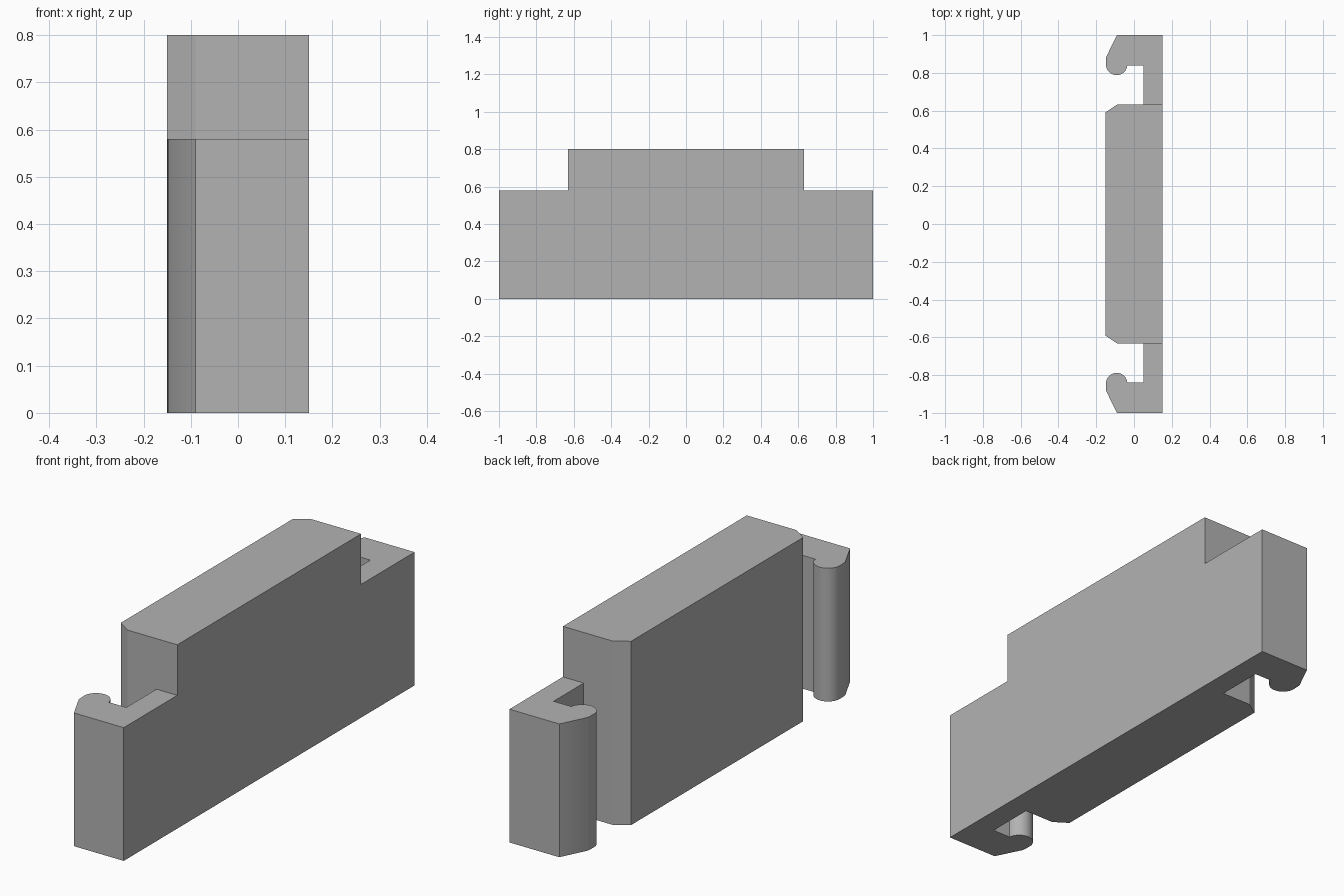
import bpy, bmesh
from math import cos, sin, pi, radians

cube = bpy.data.objects.get("Cube")
if cube:
    bpy.data.objects.remove(cube, do_unlink=True)

HOOK_TOP, HEIGHT = 0.58, 0.8
BODY_END, FRONT, BACK = 0.632, 0.15, -0.15
NECK = 0.05                          # inner side of the clip arm
TIP_X, TIP_Y, TIP_R = -0.092, 0.845, 0.057
SEGMENTS = 16

grey = bpy.data.materials.new("plain grey")
grey.use_nodes = True
colour = (0.45, 0.45, 0.45, 1)
grey.diffuse_color = colour
grey.node_tree.nodes["Principled BSDF"].inputs["Base Color"].default_value = colour

# Body outline with chamfered rear corners
half = [(FRONT, BODY_END), (NECK, BODY_END), (-0.09, BODY_END), (BACK, 0.592)]
body = half + [(x, -y) for x, y in reversed(half)]

# Clip outline: arm, sloped nose and rounded hook tip
clip = [(NECK, BODY_END), (FRONT, BODY_END), (FRONT, 1), (-0.09, 1), (-0.147, 0.885)]
for i in range(SEGMENTS + 1):
    a = pi + (pi - 0.1) * i / SEGMENTS
    clip.append((TIP_X + TIP_R * cos(a), TIP_Y + TIP_R * sin(a)))
clip += [(NECK, clip[-1][1])]

bm = bmesh.new()
corners = {}


def corner(x, y):
    key = (round(x, 5), round(y, 5))
    if key not in corners:
        corners[key] = bm.verts.new((x, y, 0))
    return corners[key]


def outline(points):
    return bm.faces.new([corner(x, y) for x, y in points])


def raise_faces(faces, height, keep):
    result = bmesh.ops.extrude_face_region(bm, geom=faces, use_keep_orig=keep)["geom"]
    verts = [g for g in result if isinstance(g, bmesh.types.BMVert)]
    bmesh.ops.translate(bm, verts=verts, vec=(0, 0, height))
    return [g for g in result if isinstance(g, bmesh.types.BMFace)]


# Raise everything to clip height, then the body to full height
floor = [outline(body), outline(clip), outline([(x, -y) for x, y in reversed(clip)])]
tops = raise_faces(floor, HOOK_TOP, True)
middle = [f for f in tops if abs(f.calc_center_median().y) < 0.1 and f.normal.z ** 2 > 0.5]
raise_faces(middle, HEIGHT - HOOK_TOP, False)

# Merge coplanar pieces
bmesh.ops.recalc_face_normals(bm, faces=bm.faces)
bmesh.ops.dissolve_limit(bm, angle_limit=radians(0.5), verts=bm.verts, edges=bm.edges)
bmesh.ops.recalc_face_normals(bm, faces=bm.faces)

mesh = bpy.data.meshes.new("clip_block")
bm.to_mesh(mesh)
bm.free()
mesh.materials.append(grey)
block = bpy.data.objects.new("clip_block", mesh)
bpy.context.collection.objects.link(block)
bpy.ops.object.select_all(action="DESELECT")
block.select_set(True)
bpy.context.view_layer.objects.active = block
bpy.ops.object.shade_smooth_by_angle(angle=radians(25))
